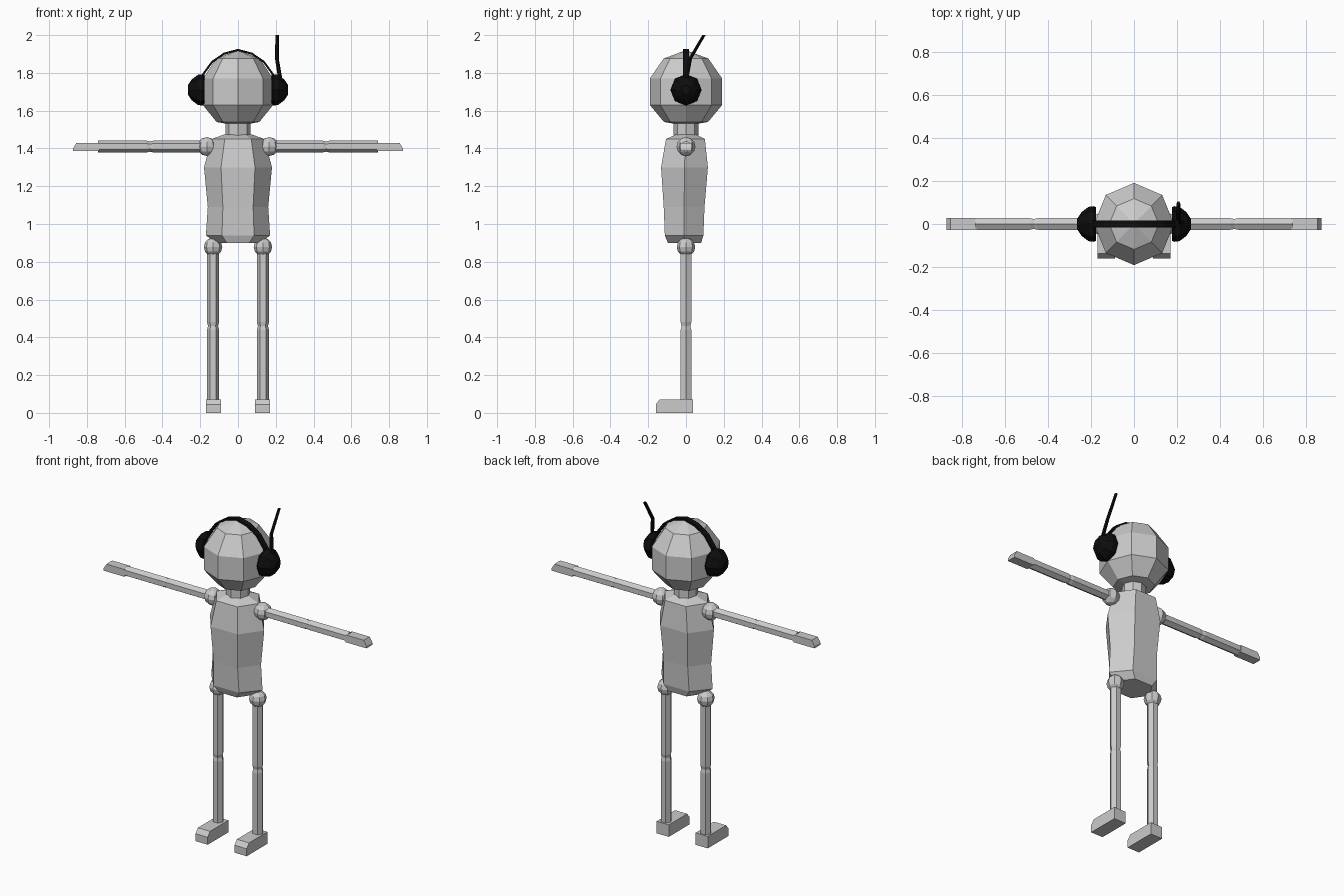
import bpy, bmesh, math
from mathutils import Vector

if "Cube" in bpy.data.objects:
    bpy.data.objects.remove(bpy.data.objects["Cube"])


def material(name, value):
    m = bpy.data.materials.new(name)
    m.diffuse_color = (value, value, value, 1)
    m.use_nodes = True
    m.node_tree.nodes["Principled BSDF"].inputs["Base Color"].default_value = m.diffuse_color
    return m


GREY = material("body grey", 0.6)
BLACK = material("headphone black", 0.004)


def loft(name, rings, mat, mirror=False):
    """Skin a list of vertex rings and cap both ends."""
    bm = bmesh.new()
    rows = [[bm.verts.new(p) for p in ring] for ring in rings]
    n = len(rows[0])
    for a, b in zip(rows, rows[1:]):
        for i in range(n):
            j = (i + 1) % n
            bm.faces.new((a[i], a[j], b[j], b[i]))
    bm.faces.new(rows[0][::-1])
    bm.faces.new(rows[-1])
    bmesh.ops.remove_doubles(bm, verts=bm.verts, dist=0.0005)
    bmesh.ops.recalc_face_normals(bm, faces=bm.faces)
    me = bpy.data.meshes.new(name)
    bm.to_mesh(me)
    bm.free()
    me.materials.append(mat)
    ob = bpy.data.objects.new(name, me)
    bpy.context.collection.objects.link(ob)
    if mirror:
        ob.modifiers.new("Mirror", 'MIRROR')
    return ob


def ring(n, rx, ry, z, x=0, y=0):
    """Horizontal ring with a vertex on the x axis; ry is the half depth."""
    top = max(math.sin(2 * math.pi * i / n) for i in range(n))
    return [(x + rx * math.cos(2 * math.pi * i / n),
             y + ry / top * math.sin(2 * math.pi * i / n), z) for i in range(n)]


def ring_x(n, r, x, z):
    """Upright ring around the x direction with a vertex at the top."""
    return [(x, r * math.sin(2 * math.pi * i / n),
             z + r * math.cos(2 * math.pi * i / n)) for i in range(n)]


def ball(name, x, z, r):
    rings = [ring(8, max(r * math.sin(a), 1e-5), max(r * math.sin(a), 1e-5),
                  z - r * math.cos(a), x)
             for a in [math.pi * k / 6 for k in range(7)]]
    return loft(name, rings, GREY, True)


# Head and neck
loft("head", [ring(8, r, r * 1.03, z) for r, z in
              ((1e-5, 1.52), (0.113, 1.54), (0.186, 1.63), (0.186, 1.77),
               (0.115, 1.876), (1e-5, 1.92))], GREY)
loft("neck", [ring(8, 0.067, 0.065, z) for z in (1.44, 1.56)], GREY)

# Torso with six sides
loft("torso", [ring(6, rx, ry, z, 0, y) for rx, ry, z, y in
               ((0.12, 0.088, 0.90, -0.008), (0.17, 0.102, 0.94, -0.01),
                (0.16, 0.108, 1.09, -0.01), (0.18, 0.124, 1.30, -0.008),
                (0.14, 0.103, 1.45, -0.003), (0.07, 0.05, 1.475, 0))], GREY)

# Ball joints
ball("shoulders", 0.165, 1.41, 0.05)
ball("hips", 0.132, 0.878, 0.049)

# Six-sided limbs with a slight waist at elbow and knee
loft("arms", [ring_x(6, r, x, 1.41) for x, r in
              ((0.18, 0.031), (0.45, 0.031), (0.467, 0.027),
               (0.484, 0.031), (0.742, 0.031))], GREY, True)
loft("legs", [ring(6, r, r * 0.87, z, 0.132) for z, r in
              ((0.05, 0.032), (0.44, 0.032), (0.46, 0.027),
               (0.48, 0.032), (0.86, 0.032))], GREY, True)

# Hands and feet: side profiles pushed out across their width
hand = [(0.735, 1.386), (0.873, 1.386), (0.873, 1.40), (0.855, 1.43), (0.735, 1.43)]
loft("hands", [[(x, y, z) for x, z in hand] for y in (-0.028, 0.028)], GREY, True)
foot = [(0.036, 0), (-0.16, 0), (-0.16, 0.045), (-0.138, 0.072), (0.036, 0.072)]
loft("feet", [[(x, y, z) for y, z in foot] for x in (0.089, 0.17)], GREY, True)

# Headphone cups
loft("ear_cups", [ring_x(8, r, x, 1.71) for x, r in
                  ((0.178, 0.078), (0.186, 0.083), (0.212, 0.08),
                   (0.245, 0.055), (0.265, 0.025))], BLACK, True)

# Headband arch
outer = [(0.2, 1.77), (0.186, 1.80), (0.14, 1.863), (0.075, 1.907), (0, 1.927)]
arch = outer + [(-x, z) for x, z in outer[-2::-1]]
sections = []
for x, z in arch:
    k = Vector((x, 0, z - 1.70)).normalized() * 0.011
    sections.append([(x, -0.017, z), (x, 0.017, z),
                     (x - k.x, 0.017, z - k.z), (x - k.x, -0.017, z - k.z)])
loft("headband", sections, BLACK)

# Bent antenna on one cup
loft("antenna", [ring(6, r, r, z, x, y) for x, y, z, r in
                 ((0.225, 0.0, 1.76, 0.011), (0.206, 0.022, 1.875, 0.010),
                  (0.207, 0.095, 2.0, 0.009))], BLACK)
